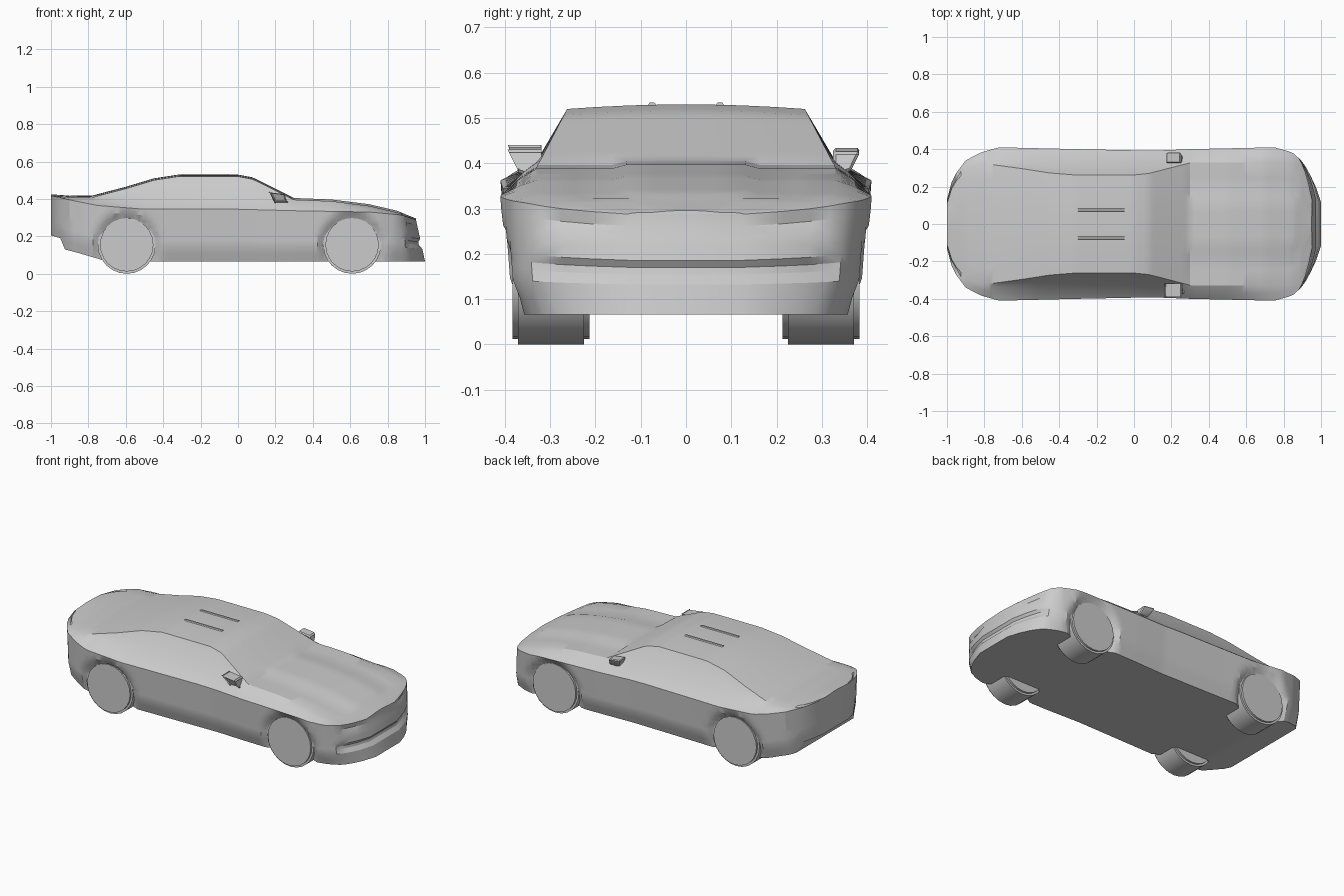
import bpy, bmesh, math
from mathutils import Vector

cube = bpy.data.objects.get("Cube")
if cube:
    bpy.data.objects.remove(cube, do_unlink=True)

grey = bpy.data.materials.new("plain grey")
grey.use_nodes = True
grey.diffuse_color = (0.6, 0.6, 0.6, 1)
grey.node_tree.nodes["Principled BSDF"].inputs["Base Color"].default_value = (0.6, 0.6, 0.6, 1)


def finish(bm, name, angle=25):
    bmesh.ops.recalc_face_normals(bm, faces=bm.faces)
    mesh = bpy.data.meshes.new(name)
    bm.to_mesh(mesh)
    bm.free()
    mesh.materials.append(grey)
    obj = bpy.data.objects.new(name, mesh)
    bpy.context.collection.objects.link(obj)
    bpy.ops.object.select_all(action="DESELECT")
    obj.select_set(True)
    bpy.context.view_layer.objects.active = obj
    bpy.ops.object.shade_smooth_by_angle(angle=math.radians(angle))
    return obj


def lerp(table, x):
    for (a, va), (b, vb) in zip(table, table[1:]):
        if x <= b:
            t = max(0, (x - a) / (b - a))
            return va + t * (vb - va)
    return table[-1][1]


# Lengthwise profiles of the body
TOP = [(-1, .425), (-.9, .417), (-.78, .418), (-.6, .465), (-.45, .51), (-.32, .53), (0, .53),
       (.08, .515), (.2, .455), (.3, .405), (.5, .397), (.7, .372), (.88, .33), (1, .296)]
BELT = [(-1, .418), (-.9, .395), (-.75, .365), (-.5, .345), (0, .345), (.3, .337),
        (.7, .33), (.9, .312), (1, .288)]
WIDTH = [(-1, .13), (-.985, .2), (-.96, .26), (-.9, .34), (-.82, .382), (-.72, .41), (-.3, .40),
         (.1, .392), (.3, .40), (.75, .41), (.84, .385), (.91, .345), (.965, .25), (1, .13)]
FLOOR = [(-1, .205), (-.95, .19), (-.925, .13), (-.85, .11), (-.7, .066), (1, .066)]
SIDE = [(0, .89), (.3, .965), (1, 1)]
ROWS = [0, .15, .3, .4, .47, .54, .65, .76, .88, 1]
ACROSS = [1, .75, .5, .4, .2, 0]
AXLES = (-.595, .61)


def half_section(x):
    """Points from the floor centre round the side to the roof centre."""
    w, top, belt, floor = (lerp(t, x) for t in (WIDTH, TOP, BELT, FLOOR))
    pts = [Vector((x, f * w * .89, floor)) for f in (0, .35, .7)]
    for f in ROWS:
        z = floor + f * (belt - floor)
        y = w * lerp(SIDE, f)
        # wheel arch hollow
        d = min(math.hypot(x - a, z - .145) for a in AXLES)
        y -= .035 * min(1, max(0, (.185 - d) / .045))
        px = x
        # grille slot and lamp hollows in the nose
        if x > .92 and (f in (.4, .47) or (f == .88 and .14 < y < .3)):
            px -= .014
        pts.append(Vector((px, y, z)))
    # glasshouse shoulder and roof edge
    edge_z = max(belt + .003, top - .01)
    edge_y = min(.33 - .52 * max(0, top - .40), w * .84)
    if edge_z > .41:
        pts.append(Vector((x, min(.333, w * .87), .40)))
    else:
        pts.append(Vector((x, (w + edge_y) / 2, (belt * .4 + edge_z * .6))))
    hood = .3 < x < .88
    for f in ACROSS:
        drop = (0 if f < .45 else .009) if hood else .01 * f * f
        pts.append(Vector((x, f * edge_y, max(edge_z, top - drop))))
    # nose leans back towards the top
    ramp = max(0, (x - .85) / .15)
    for p in pts:
        p.x -= .05 * ramp * (p.z - .066) / .23
    return pts


# Body shell
bm = bmesh.new()
rings = []
STEPS = 80
for i in range(STEPS + 1):
    pts = half_section(-1 + 2 * i / STEPS)
    left = [bm.verts.new(p) for p in pts]
    right = [bm.verts.new((p.x, -p.y, p.z)) for p in pts[1:-1]]
    rings.append((left, [left[0]] + right + [left[-1]]))


def skin(*verts):
    bm.faces.new(list(dict.fromkeys(verts)))


for a, b in zip(rings, rings[1:]):
    for side in (0, 1):
        for k in range(len(a[0]) - 1):
            skin(a[side][k], b[side][k], b[side][k + 1], a[side][k + 1])
for l, r in (rings[0], rings[-1]):
    for k in range(len(l) - 1):
        skin(l[k], l[k + 1], r[k + 1], r[k])
finish(bm, "body_shell")


# Wheels
def wheel(name, x, side):
    bm = bmesh.new()
    bmesh.ops.create_cone(bm, cap_ends=True, segments=24, radius1=.155, radius2=.155, depth=.17)
    rims = [e for e in bm.edges if abs(e.verts[0].co.z - e.verts[1].co.z) < .001]
    bmesh.ops.bevel(bm, geom=rims, offset=.012, segments=2, affect="EDGES")
    obj = finish(bm, name)
    obj.rotation_euler.x = math.pi / 2
    obj.location = (x, side * .298, .155)


# Door mirrors, wedge shaped with a narrow foot
def mirror(name, side):
    bm = bmesh.new()
    bmesh.ops.create_cube(bm, size=1)
    for v in bm.verts:
        high, outer, front = v.co.z > 0, v.co.y > 0, v.co.x > 0
        y = (.385 if high else .365) if outer else .325
        x = (.25 if front else .17) if high else (.26 if front else .2)
        z = (.425 if front else .435) if high else (.385 if outer else .37)
        v.co = (x, side * y, z)
    bmesh.ops.bevel(bm, geom=bm.edges[:], offset=.006, segments=1, affect="EDGES")
    finish(bm, name)


# Slim roof ribs
def roof_rib(name, side):
    bm = bmesh.new()
    bmesh.ops.create_cube(bm, size=1)
    for v in bm.verts:
        taper = .5 if v.co.z > 0 else 1
        v.co = (-.175 + v.co.x * .25, side * .075 + v.co.y * .022 * taper, .53 + v.co.z * .008)
    finish(bm, name)


for side, label in ((1, "left"), (-1, "right")):
    wheel("rear_wheel_" + label, AXLES[0], side)
    wheel("front_wheel_" + label, AXLES[1], side)
    mirror("door_mirror_" + label, side)
    roof_rib("roof_rib_" + label, side)
